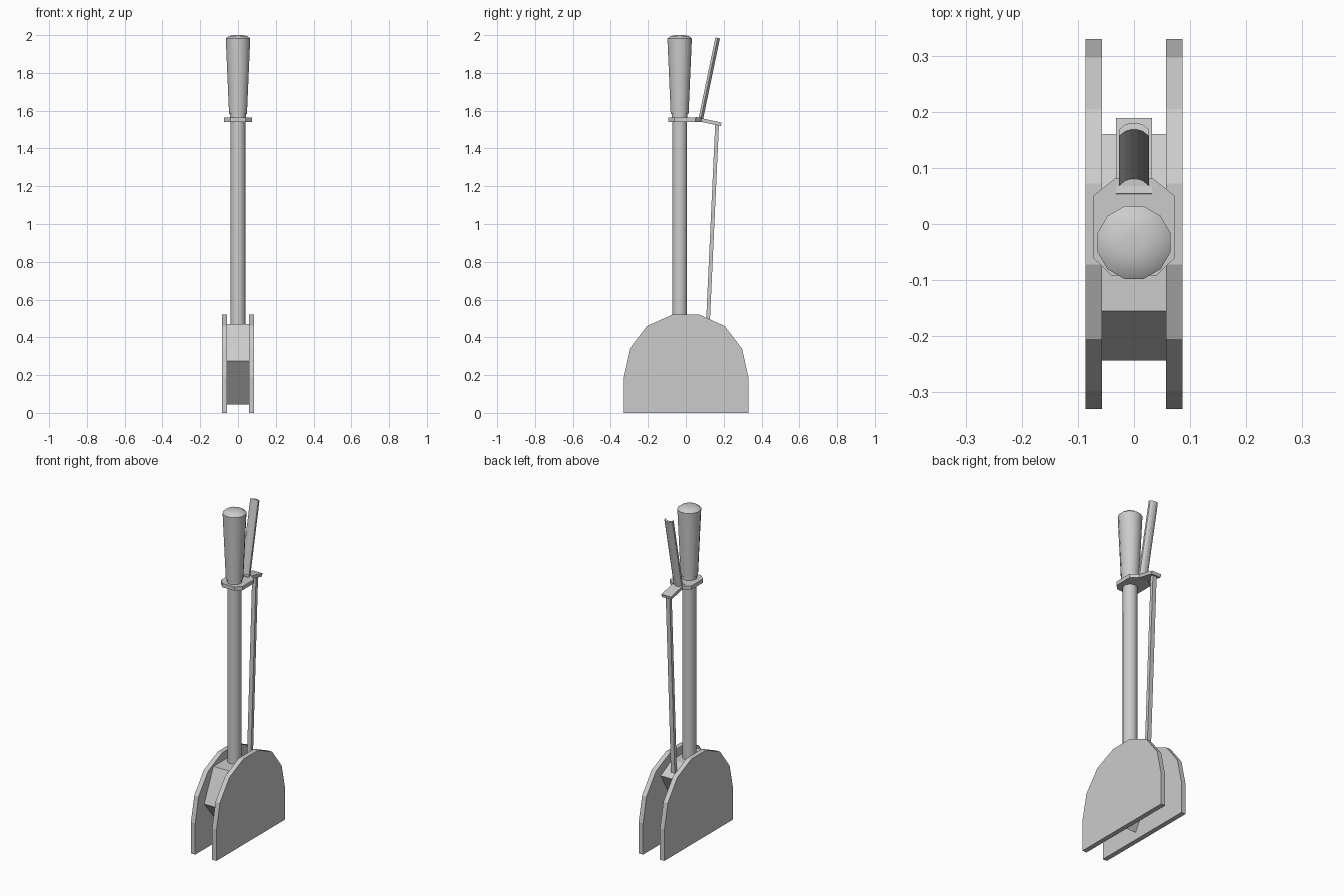
import bpy, math
from mathutils import Vector

if "Cube" in bpy.data.objects:
    bpy.data.objects.remove(bpy.data.objects["Cube"])

POLE_Y = -0.033


def add_mesh(name, verts, faces):
    mesh = bpy.data.meshes.new(name)
    mesh.from_pydata(verts, [], faces)
    obj = bpy.data.objects.new(name, mesh)
    bpy.context.collection.objects.link(obj)
    return obj


def prism(name, bottom, top):
    """Close two matching outlines into a solid."""
    n = len(bottom)
    faces = [tuple(reversed(range(n))), tuple(range(n, 2 * n))]
    faces += [(i, (i + 1) % n, n + (i + 1) % n, n + i) for i in range(n)]
    return add_mesh(name, bottom + top, faces)


def slab_x(name, yz, x0, x1):
    """Extrude a y-z outline (counter-clockwise) along x."""
    return prism(name, [(x0, y, z) for y, z in yz], [(x1, y, z) for y, z in yz])


def lathe(name, profile, sides, smooth):
    """Spin an (r, z) profile around the pole axis and cap both ends."""
    verts, faces = [], []
    for r, z in profile:
        for i in range(sides):
            a = math.tau * (i + 0.5) / sides
            verts.append((r * math.cos(a), POLE_Y + r * math.sin(a), z))
    for k in range(len(profile) - 1):
        for i in range(sides):
            j = (i + 1) % sides
            faces.append((k * sides + i, k * sides + j,
                          (k + 1) * sides + j, (k + 1) * sides + i))
    last = (len(profile) - 1) * sides
    faces += [tuple(reversed(range(sides))), tuple(range(last, last + sides))]
    obj = add_mesh(name, verts, faces)
    if smooth:
        bpy.ops.object.select_all(action='DESELECT')
        obj.select_set(True)
        bpy.context.view_layer.objects.active = obj
        bpy.ops.object.shade_smooth_by_angle(angle=math.radians(35))
    return obj


# Two rounded side plates
half = [(0.33, 0), (0.33, 0.19), (0.297, 0.34), (0.205, 0.46), (0.072, 0.52)]
plate = half + [(-y, z) for y, z in reversed(half)]
slab_x("side_plate_right", plate, 0.057, 0.086)
slab_x("side_plate_left", plate, -0.086, -0.057)

# Wedge block joining the plates
slab_x("centre_block", [(-0.055, 0.045), (0.16, 0.415), (0.055, 0.47),
                        (-0.155, 0.47), (-0.243, 0.275)], -0.057, 0.057)

# Pole and tapered grip with a domed cap
lathe("pole", [(0.04, 0.45), (0.04, 1.56)], 12, True)
lathe("grip", [(0.043, 1.56), (0.043, 1.583), (0.049, 1.583), (0.067, 1.982),
               (0.05, 1.995), (0.02, 2.0)], 12, True)

# Collar plate below the grip
side = [(0.04, -0.092), (0.073, -0.06), (0.073, 0.05), (0.033, 0.082)]
collar = side + [(-x, y) for x, y in reversed(side)]
prism("collar", [(x, y, 1.54) for x, y in collar],
      [(x, y, 1.563) for x, y in collar])

# Hinge tab behind the collar
slab_x("hinge_tab", [(0.05, 1.547), (0.185, 1.519), (0.189, 1.537),
                     (0.054, 1.566)], -0.032, 0.032)

# Squeeze lever: a curved strip leaning backward
arc = [(-0.027, -0.012), (-0.016, -0.003), (-0.006, 0), (0.006, 0),
       (0.016, -0.003), (0.027, -0.012)]
section = [(x, y - 0.012) for x, y in arc] + list(reversed(arc))
low, high = Vector((0, 0.09, 1.55)), Vector((0, 0.18, 1.983))
prism("squeeze_lever", [(x, low.y + y, low.z - 0.2 * y) for x, y in section],
      [(x, high.y + y, high.z - 0.2 * y) for x, y in section])

# Thin pull rod from the hinge tab to the block
slab_x("pull_rod", [(0.104, 0.42), (0.124, 0.42), (0.175, 1.53),
                    (0.155, 1.53)], -0.013, 0.013)
